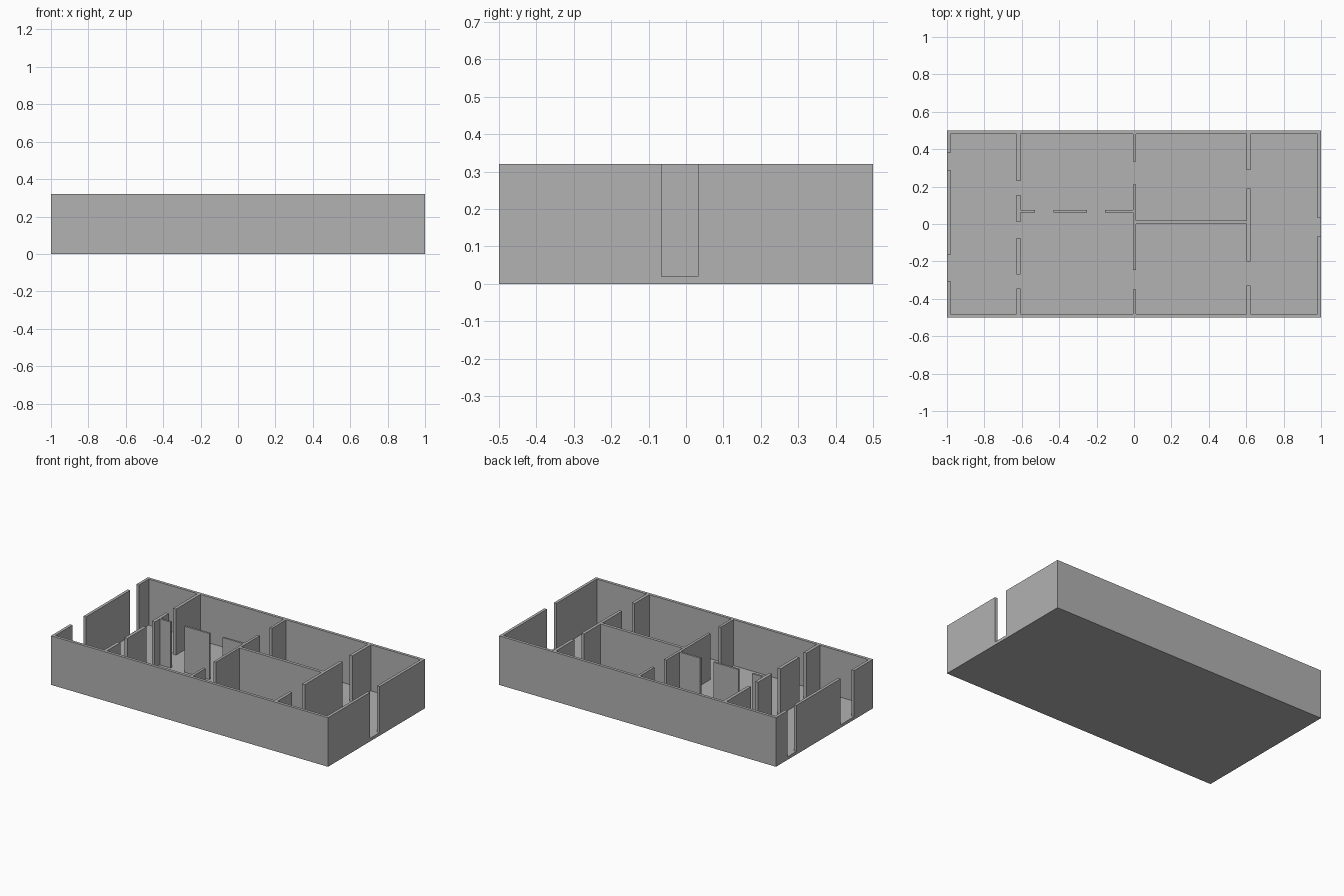
import bpy
import bmesh

cube = bpy.data.objects.get("Cube")
if cube:
    bpy.data.objects.remove(cube, do_unlink=True)

FLOOR, TOP = 0.02, 0.32      # floor surface and wall top
HX, HY, T = 1.0, 0.5, 0.019  # half length, half depth, outer wall thickness
IX, IY = HX - T, HY - T      # inner faces of the outer walls

grey = bpy.data.materials.new("plain_grey")
grey.use_nodes = True
grey.diffuse_color = (0.445, 0.445, 0.445, 1)
grey.node_tree.nodes["Principled BSDF"].inputs["Base Color"].default_value = grey.diffuse_color


def boxes(name, spans, z0=FLOOR, z1=TOP):
    """One object made of upright blocks, each span being x0, x1, y0, y1."""
    bm = bmesh.new()
    for x0, x1, y0, y1 in spans:
        verts = bmesh.ops.create_cube(bm, size=1)["verts"]
        for v in verts:
            v.co = (x1 if v.co.x > 0 else x0,
                    y1 if v.co.y > 0 else y0,
                    z1 if v.co.z > 0 else z0)
    mesh = bpy.data.meshes.new(name)
    bm.to_mesh(mesh)
    bm.free()
    mesh.materials.append(grey)
    obj = bpy.data.objects.new(name, mesh)
    bpy.context.collection.objects.link(obj)


def cross_wall(name, x0, x1, doors):
    """Wall running front to back, interrupted by full-height doorways."""
    stops = [-IY] + [y for door in doors for y in door] + [IY]
    boxes(name, [(x0, x1, a, b) for a, b in zip(stops[::2], stops[1::2])])


# Floor slab and the two long outer walls
boxes("floor", [(-HX, HX, -HY, HY)], 0, FLOOR)
boxes("front_wall", [(-HX, HX, -HY, -IY)])
boxes("back_wall", [(-HX, HX, IY, HY)])

# End walls with their entrances
cross_wall("right_end_wall", -HX, -IX, [(-0.305, -0.165), (0.29, 0.38)])
cross_wall("left_end_wall", IX, HX, [(-0.065, 0.032)])

# Inner cross walls with doorways
cross_wall("right_cross_wall", -0.629, -0.608,
           [(-0.345, -0.27), (-0.075, 0.01), (0.155, 0.23)])
cross_wall("middle_cross_wall", -0.006, 0.011, [(-0.35, -0.245), (0.21, 0.335)])
cross_wall("left_cross_wall", 0.602, 0.622, [(-0.33, -0.2), (0.19, 0.29)])

# Lengthwise room divider and the thin broken partition
boxes("room_divider", [(0.011, 0.602, 0.0, 0.02)])
boxes("thin_partition", [(a, b, 0.062, 0.075) for a, b in
                         ((-0.608, -0.53), (-0.43, -0.25), (-0.155, -0.006))])
